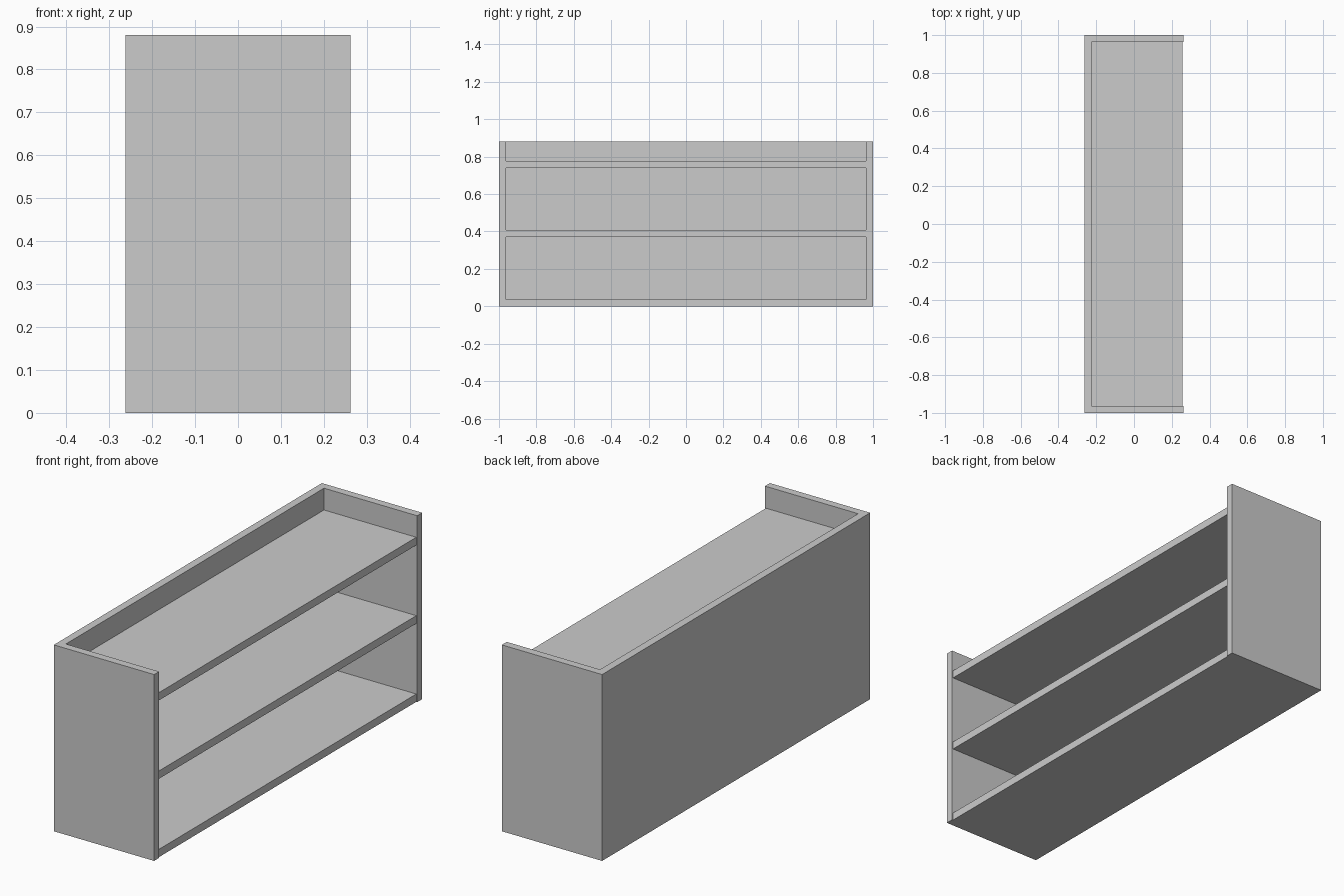
import bpy, bmesh
from mathutils import Vector

if "Cube" in bpy.data.objects:
    bpy.data.objects.remove(bpy.data.objects["Cube"])

HALF_X, HALF_Y, HEIGHT, T = 0.262, 1.0, 0.88, 0.037
RECESS = 0.005


def box(name, lo, hi):
    lo, hi = Vector(lo), Vector(hi)
    bm = bmesh.new()
    bmesh.ops.create_cube(bm, size=1)
    bmesh.ops.scale(bm, vec=hi - lo, verts=bm.verts)
    mesh = bpy.data.meshes.new(name)
    bm.to_mesh(mesh)
    bm.free()
    obj = bpy.data.objects.new(name, mesh)
    obj.location = (lo + hi) / 2
    bpy.context.collection.objects.link(obj)
    return obj


inner_y = HALF_Y - T
back_face = -HALF_X + T

# End panels, full depth and height
box("left_end_panel", (-HALF_X, -HALF_Y, 0), (HALF_X, -inner_y, HEIGHT))
box("right_end_panel", (-HALF_X, inner_y, 0), (HALF_X, HALF_Y, HEIGHT))

# Back panel fitted between the ends
box("back_panel", (-HALF_X, -inner_y, 0), (back_face, inner_y, HEIGHT))

# Three boards, set slightly behind the front edges of the ends
for name, z in (("bottom_board", 0.0), ("middle_shelf", 0.37), ("top_board", 0.74)):
    box(name, (back_face, -inner_y, z), (HALF_X - RECESS, inner_y, z + T))
